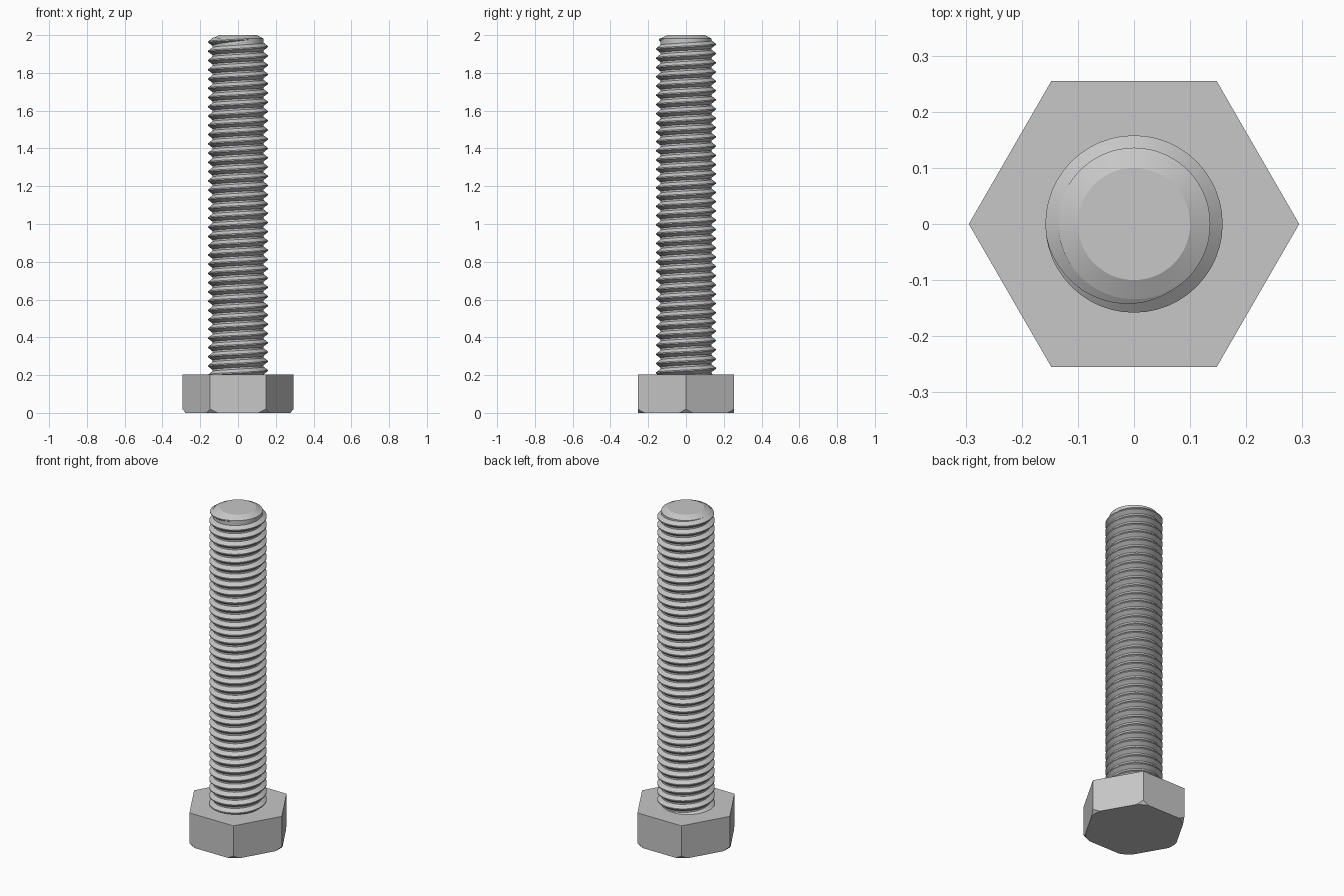
import bpy, bmesh, math

cube = bpy.data.objects.get("Cube")
if cube:
    bpy.data.objects.remove(cube, do_unlink=True)

HEAD_TOP = 0.204
APOTHEM = 0.255
CORE_R, CREST_R = 0.136, 0.158
PITCH = 0.049

steel = bpy.data.materials.new("grey_steel")
steel.use_nodes = True
colour = (0.57, 0.57, 0.57, 1)
steel.diffuse_color = colour
steel.node_tree.nodes["Principled BSDF"].inputs["Base Color"].default_value = colour


def finish(name, bm, angle=20):
    bmesh.ops.remove_doubles(bm, verts=bm.verts, dist=1e-5)
    bmesh.ops.recalc_face_normals(bm, faces=bm.faces)
    mesh = bpy.data.meshes.new(name)
    bm.to_mesh(mesh)
    bm.free()
    mesh.materials.append(steel)
    obj = bpy.data.objects.new(name, mesh)
    bpy.context.collection.objects.link(obj)
    bpy.ops.object.select_all(action='DESELECT')
    obj.select_set(True)
    bpy.context.view_layer.objects.active = obj
    bpy.ops.object.shade_smooth_by_angle(angle=math.radians(angle))
    return obj


def loft(bm, rings, closed):
    """Bridge equal-sized vertex rings; cap the first and last ring."""
    loops = [[bm.verts.new(p) for p in ring] for ring in rings]
    n = len(loops[0])
    for a, b in zip(loops, loops[1:]):
        for i in range(n):
            j = (i + 1) % n
            bm.faces.new((a[i], a[j], b[j], b[i]))
    if closed:
        bm.faces.new(loops[0])
        bm.faces.new(loops[-1])


def polar(r, a, z):
    return (r * math.cos(a), r * math.sin(a), z)


# Hexagonal head, its lower corners trimmed by a cone
CONE_R, CONE_SLOPE = 0.277, 1.2
bottom, lower, upper = [], [], []
steps = 96
for i in range(steps):
    a = 2 * math.pi * i / steps
    off = (a % (math.pi / 3)) - math.pi / 6
    r = APOTHEM / math.cos(off)
    bottom.append(polar(min(r, CONE_R), a, 0))
    lower.append(polar(r, a, max(0, (r - CONE_R) * CONE_SLOPE)))
    upper.append(polar(r, a, HEAD_TOP))
bm = bmesh.new()
loft(bm, [bottom, lower, upper], True)
finish("hex_head", bm)

# Shank core with a chamfered tip
bm = bmesh.new()
shank = [(CORE_R, HEAD_TOP - 0.02), (CORE_R, 1.982), (0.1, 2.0)]
loft(bm, [[polar(r, 2 * math.pi * i / 64, z) for i in range(64)]
          for r, z in shank], True)
finish("shank_core", bm)

# Right-handed thread ridge that fades out at the tip
SEG = 48
END_ANGLE = math.radians(300)
END_Z = 1.98
FADE = math.radians(110)
turns = (END_Z - HEAD_TOP + 0.04) / PITCH
count = int(turns * SEG)
rings = []
for i in range(count + 1):
    back = 2 * math.pi * (count - i) / SEG
    a = END_ANGLE - back
    z = END_Z - PITCH * back / (2 * math.pi)
    fade = max(0.02, min(1, back / FADE))
    crest = CORE_R + (CREST_R - CORE_R) * fade
    root = CORE_R - 0.002
    half = 0.004 + 0.0175 * fade
    rings.append([polar(root, a, z - half), polar(crest, a, z - 0.003),
                  polar(crest, a, z + 0.003), polar(root, a, z + half)])
bm = bmesh.new()
loft(bm, rings, True)
finish("thread", bm, 30)
